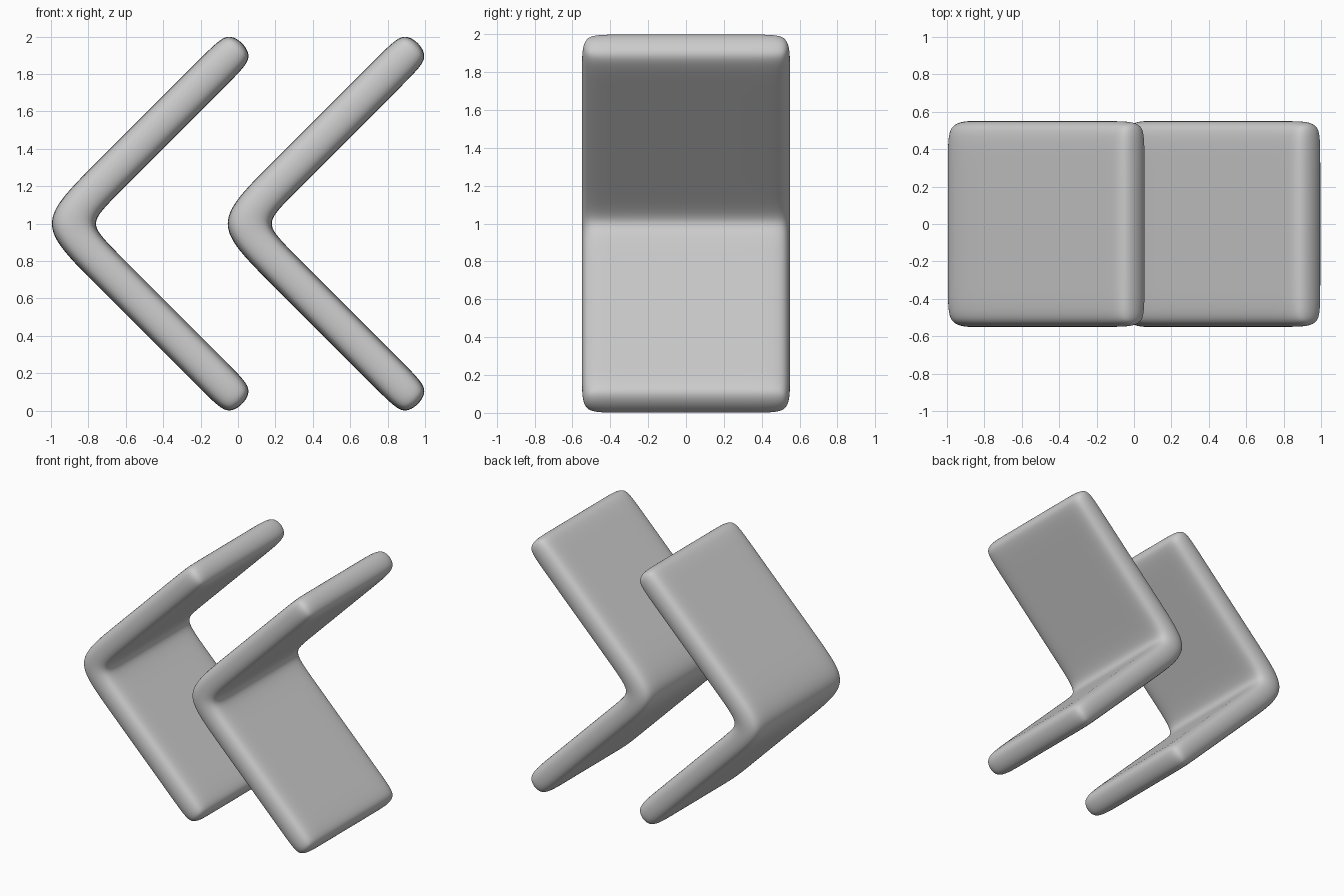
import bpy
import math

cube = bpy.data.objects.get("Cube")
if cube:
    bpy.data.objects.remove(cube, do_unlink=True)

grey = bpy.data.materials.new("plain grey")
grey.use_nodes = True
colour = (0.6, 0.6, 0.6, 1)
grey.diffuse_color = colour
grey.node_tree.nodes["Principled BSDF"].inputs["Base Color"].default_value = colour

ARM, ELBOW, EDGE = 1.37, 0.28, 0.15   # arm length, bend support, rim support
HALF_DEPTH, THICKNESS = 0.556, 0.2
APEX_X, SPACING = -0.943, 0.94


def chevron(name, apex_x):
    """Bent sheet, thickened and rounded by subdivision."""
    arm = [ELBOW, ARM - EDGE, ARM]
    stations = [-s for s in reversed(arm)] + [0] + arm
    depths = [-HALF_DEPTH, EDGE - HALF_DEPTH, HALF_DEPTH - EDGE, HALF_DEPTH]
    k = math.sqrt(0.5)
    verts = [(apex_x + abs(s) * k, y, 1 + s * k) for s in stations for y in depths]
    n = len(depths)
    faces = [(i * n + j, i * n + j + 1, (i + 1) * n + j + 1, (i + 1) * n + j)
             for i in range(len(stations) - 1) for j in range(n - 1)]
    mesh = bpy.data.meshes.new(name)
    mesh.from_pydata(verts, [], faces)
    mesh.materials.append(grey)
    mesh.shade_smooth()
    obj = bpy.data.objects.new(name, mesh)
    bpy.context.collection.objects.link(obj)
    solid = obj.modifiers.new("thickness", 'SOLIDIFY')
    solid.thickness = THICKNESS
    solid.offset = 0
    solid.use_even_offset = True
    sub = obj.modifiers.new("rounding", 'SUBSURF')
    sub.levels = sub.render_levels = 4
    return obj


# Two matching chevrons side by side
chevron("right_chevron", APEX_X)
chevron("left_chevron", APEX_X + SPACING)
